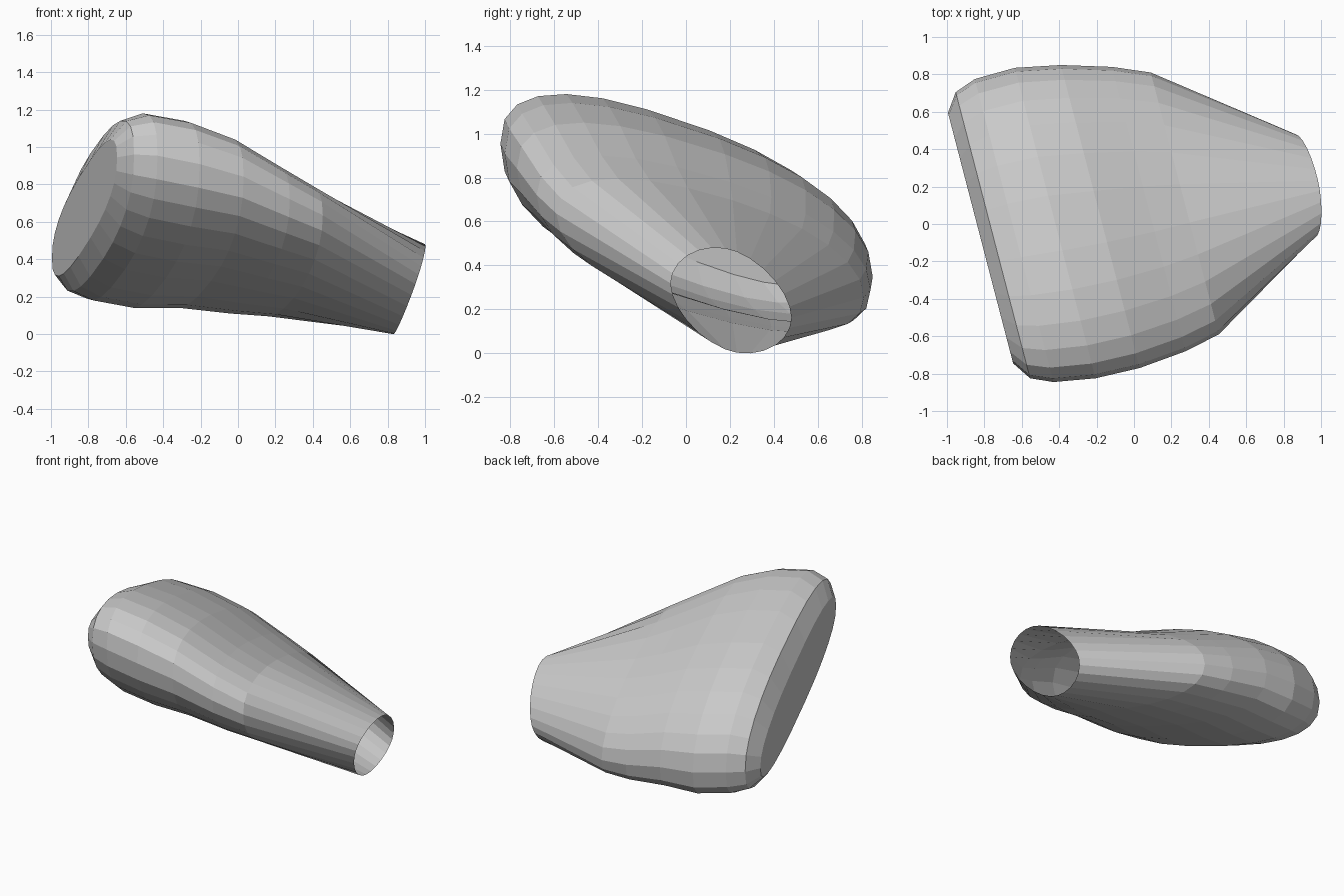
import bpy, bmesh, math

if "Cube" in bpy.data.objects:
    bpy.data.objects.remove(bpy.data.objects["Cube"])

SIDES = 26

# Loft stations: x at y=0, x-shear by y, x-shear by z, centre y, centre z,
# half depth (y), half height (z), lean of the oval, squareness exponent
STATIONS = [
    (-0.84, -0.26, 0.00, -0.075, 0.675, 0.67, 0.365, 0.79, 0.80),
    (-0.77, -0.26, 0.00, -0.06, 0.685, 0.765, 0.455, 0.64, 0.82),
    (-0.65, -0.26, 0.00, -0.035, 0.68, 0.81, 0.50, 0.58, 0.82),
    (-0.42, -0.26, 0.00, 0.005, 0.64, 0.83, 0.50, 0.57, 0.82),
    (-0.17, -0.26, 0.00, 0.04, 0.595, 0.81, 0.455, 0.57, 0.84),
    (0.10, -0.26, 0.00, 0.08, 0.505, 0.76, 0.395, 0.57, 0.87),
    (0.30, -0.26, 0.00, 0.11, 0.445, 0.70, 0.35, 0.56, 0.91),
    (0.934, -0.094, 0.323, 0.205, 0.24, 0.275, 0.24, 0.32, 1.10),
]


def power(v, e):
    return math.copysign(abs(v) ** e, v)


def ring(x0, ky, kz, yc, zc, yh, zh, lean, e):
    """Leaning rounded oval, scaled to an exact height."""
    pts = []
    for i in range(SIDES):
        a = 2 * math.pi * i / SIDES
        c, s = power(math.cos(a), e), power(math.sin(a), e)
        pts.append((c, -lean * c + math.sqrt(1 - lean * lean) * s))
    top = max(p[1] for p in pts)
    out = []
    for c, h in pts:
        y, z = yc + yh * c, zh * h / top
        out.append((x0 + ky * y + kz * z, y, zc + z))
    return out


# Tapered flattened sleeve: closed wide end, open narrow end
bm = bmesh.new()
rings = [[bm.verts.new(p) for p in ring(*s)] for s in STATIONS]
for a, b in zip(rings, rings[1:]):
    for i in range(SIDES):
        j = (i + 1) % SIDES
        bm.faces.new((a[i], a[j], b[j], b[i]))

# Closed wide end, wound to match the sides
cap = bm.faces.new(rings[0][::-1])

# Face outward: the closed end must point to -x
bm.normal_update()
if cap.normal.x > 0:
    bmesh.ops.reverse_faces(bm, faces=bm.faces[:])
mesh = bpy.data.meshes.new("tapered_sleeve")
bm.to_mesh(mesh)
bm.free()
sleeve = bpy.data.objects.new("tapered_sleeve", mesh)
bpy.context.collection.objects.link(sleeve)
